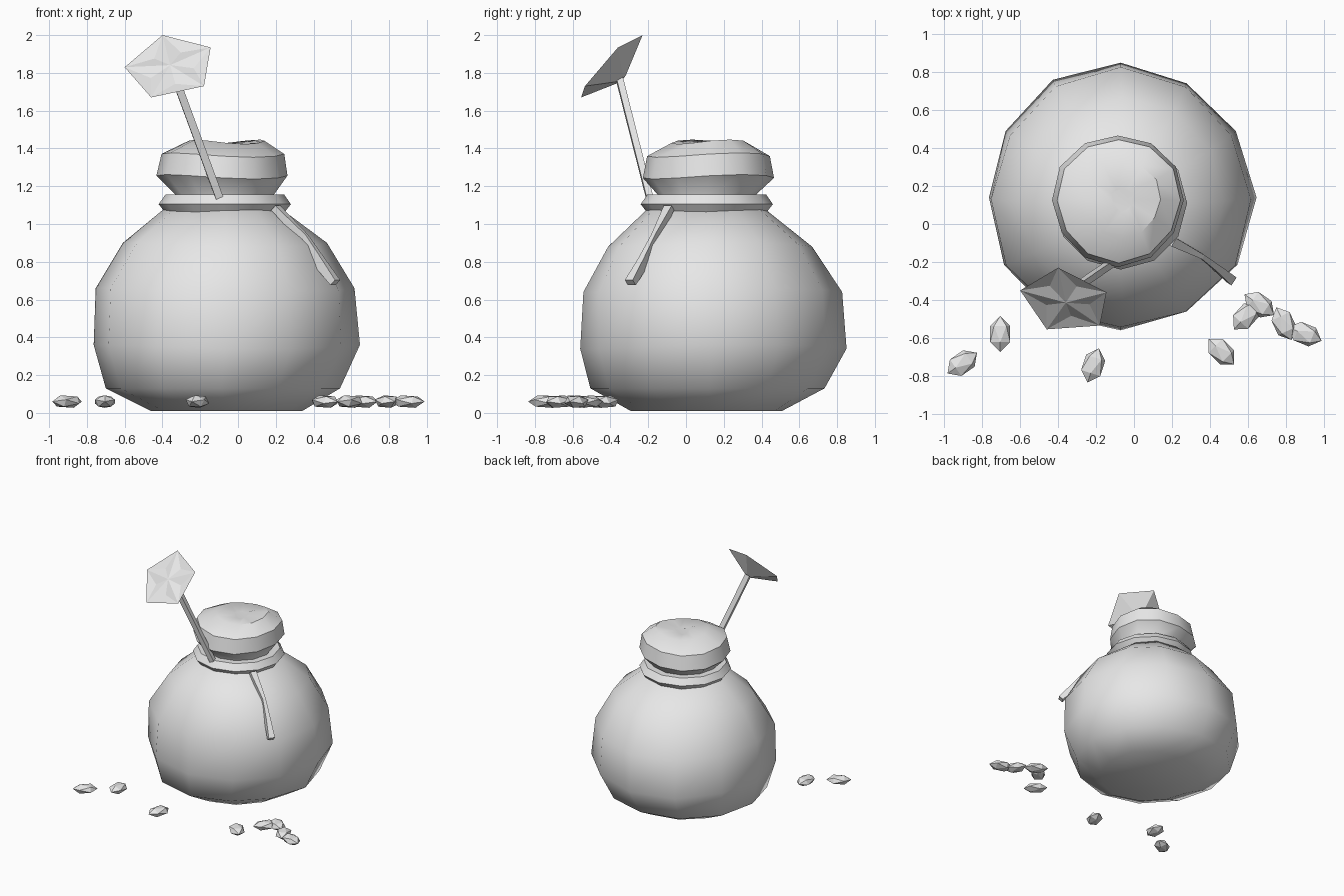
import bpy, bmesh, math
from mathutils import Vector, Matrix

if "Cube" in bpy.data.objects:
    bpy.data.objects.remove(bpy.data.objects["Cube"])

grey = bpy.data.materials.new("plain_grey")
grey.diffuse_color = (0.8, 0.8, 0.8, 1)
grey.use_nodes = True
grey.node_tree.nodes["Principled BSDF"].inputs["Base Color"].default_value = grey.diffuse_color


def finish(name, bm, angle=None):
    """Turn a bmesh into a named object, smooth below the given angle."""
    bmesh.ops.recalc_face_normals(bm, faces=bm.faces[:])
    me = bpy.data.meshes.new(name)
    bm.to_mesh(me)
    bm.free()
    me.materials.append(grey)
    ob = bpy.data.objects.new(name, me)
    bpy.context.collection.objects.link(ob)
    if angle:
        bpy.ops.object.select_all(action='DESELECT')
        ob.select_set(True)
        bpy.context.view_layer.objects.active = ob
        bpy.ops.object.shade_smooth_by_angle(angle=math.radians(angle))
    return ob


def lathe(name, rings, sides, angle, wobble=None, phase=0.0, closed=False):
    """Rings are (centre x, centre y, radius, z)."""
    bm = bmesh.new()
    loops = []
    for k, (cx, cy, r, z) in enumerate(rings):
        loop = []
        for i in range(sides):
            a = 2 * math.pi * i / sides + phase
            dr, dz = wobble(k, a) if wobble else (0, 0)
            loop.append(bm.verts.new((cx + (r + dr) * math.cos(a),
                                      cy + (r + dr) * math.sin(a), z + dz)))
        loops.append(loop)
    pairs = list(zip(loops, loops[1:]))
    if closed:
        pairs.append((loops[-1], loops[0]))
    for a, b in pairs:
        for i in range(sides):
            j = (i + 1) % sides
            bm.faces.new((a[i], a[j], b[j], b[i]))
    if not closed:
        bm.faces.new(loops[0])
        bm.faces.new(loops[-1])
    return finish(name, bm, angle)


def strip(name, points, sizes, side):
    """Square bar through points; sizes are (width, thickness) per point."""
    bm = bmesh.new()
    loops = []
    side = Vector(side).normalized()
    axis = (Vector(points[-1]) - Vector(points[0])).normalized()
    out = axis.cross(side).normalized()
    for p, (w, t) in zip(points, sizes):
        loops.append([bm.verts.new(Vector(p) + side * w * s / 2 + out * t * o / 2)
                      for s, o in ((-1, -1), (1, -1), (1, 1), (-1, 1))])
    for a, b in zip(loops, loops[1:]):
        for i in range(4):
            j = (i + 1) % 4
            bm.faces.new((a[i], a[j], b[j], b[i]))
    bm.faces.new(loops[0])
    bm.faces.new(loops[-1])
    return finish(name, bm)


# Sack body, with a slightly lifted fold at the lower front left
def body_wobble(k, a):
    return (0.012 * math.sin(3 * a + k), 0.012 * math.sin(2 * a + 1) if 1 < k < 5 else 0)


lathe("sack_body", [(-0.06, 0.12, 0.40, 0.01), (-0.09, 0.12, 0.62, 0.13),
                    (-0.07, 0.14, 0.705, 0.35), (-0.07, 0.13, 0.685, 0.65),
                    (-0.06, 0.12, 0.54, 0.89), (-0.07, 0.11, 0.31, 1.08)],
      12, 60, body_wobble)

# Rope collar round the neck
lathe("neck_tie", [(-0.07, 0.11, 0.24, 1.06), (-0.07, 0.11, 0.315, 1.06),
                   (-0.07, 0.11, 0.35, 1.105), (-0.07, 0.11, 0.315, 1.155),
                   (-0.07, 0.11, 0.24, 1.155)], 12, 30, closed=True)


# Gathered sack mouth above the collar
def mouth_wobble(k, a):
    return (0, 0) if k < 2 else (0.006 * math.sin(3 * a), 0.012 * math.sin(2 * a + 0.5))


lathe("sack_mouth", [(-0.07, 0.11, 0.25, 1.06), (-0.07, 0.11, 0.26, 1.155),
                     (-0.085, 0.125, 0.347, 1.25), (-0.08, 0.125, 0.325, 1.365),
                     (-0.06, 0.13, 0.20, 1.435), (-0.06, 0.13, 0.06, 1.42)],
      12, 38, mouth_wobble)

# Loose end of the tie lying on the sack
strip("tie_end", [(0.20, -0.09, 1.085), (0.35, -0.165, 0.925),
                  (0.43, -0.225, 0.80), (0.515, -0.295, 0.69)],
      [(0.05, 0.035), (0.025, 0.05), (0.035, 0.06), (0.05, 0.04)], (0.55, 0.83, 0))

# Wand handle
strip("wand_stick", [(-0.095, -0.19, 1.13), (-0.335, -0.355, 1.78)],
      [(0.04, 0.035), (0.04, 0.035)], (0.94, 0.05, 0.35))

# Wand head: a star pressed into a pentagon, tapering back to the stick
tips = [Vector(p) for p in ((-0.40, -0.23, 2.0), (-0.145, -0.36, 1.935),
                            (-0.18, -0.535, 1.73), (-0.46, -0.555, 1.67),
                            (-0.60, -0.35, 1.83))]
mid = sum(tips, Vector()) / 5
facing = Vector((-0.19, -0.70, 0.69))
bm = bmesh.new()
tip = [bm.verts.new(p) for p in tips]
notch = [bm.verts.new(mid + ((tips[i] + tips[(i + 1) % 5]) / 2 - mid) * 0.62 - facing * 0.012)
         for i in range(5)]
front = bm.verts.new(mid + facing * 0.012)
back = [bm.verts.new(mid - facing * 0.095 + (p - mid) * 0.12) for p in tips]
for i in range(5):
    j = (i + 1) % 5
    bm.faces.new((tip[i], notch[i], tip[j]))
    bm.faces.new((front, notch[i], tip[i]))
    bm.faces.new((front, tip[j], notch[i]))
    bm.faces.new((tip[i], tip[j], back[j], back[i]))
bm.faces.new(back)
finish("wand_star", bm, 15)

# Scattered beans: x, y, heading in degrees
beans = [(-0.905, -0.733, 35), (-0.705, -0.58, 90), (-0.215, -0.745, 72),
         (0.46, -0.672, -45), (0.59, -0.485, 48), (0.66, -0.425, -35),
         (0.79, -0.525, -65), (0.90, -0.58, -22)]
for n, (x, y, deg) in enumerate(beans, 1):
    bm = bmesh.new()
    bmesh.ops.create_icosphere(bm, subdivisions=1, radius=1)
    m = (Matrix.Translation((x, y, 0.06)) @ Matrix.Rotation(math.radians(deg), 4, 'Z')
         @ Matrix.Diagonal((0.095, 0.062, 0.037, 1)) @ Matrix.Rotation(math.pi / 2, 4, 'Y'))
    bmesh.ops.transform(bm, matrix=m, verts=bm.verts[:])
    finish(f"bean_{n}", bm)
